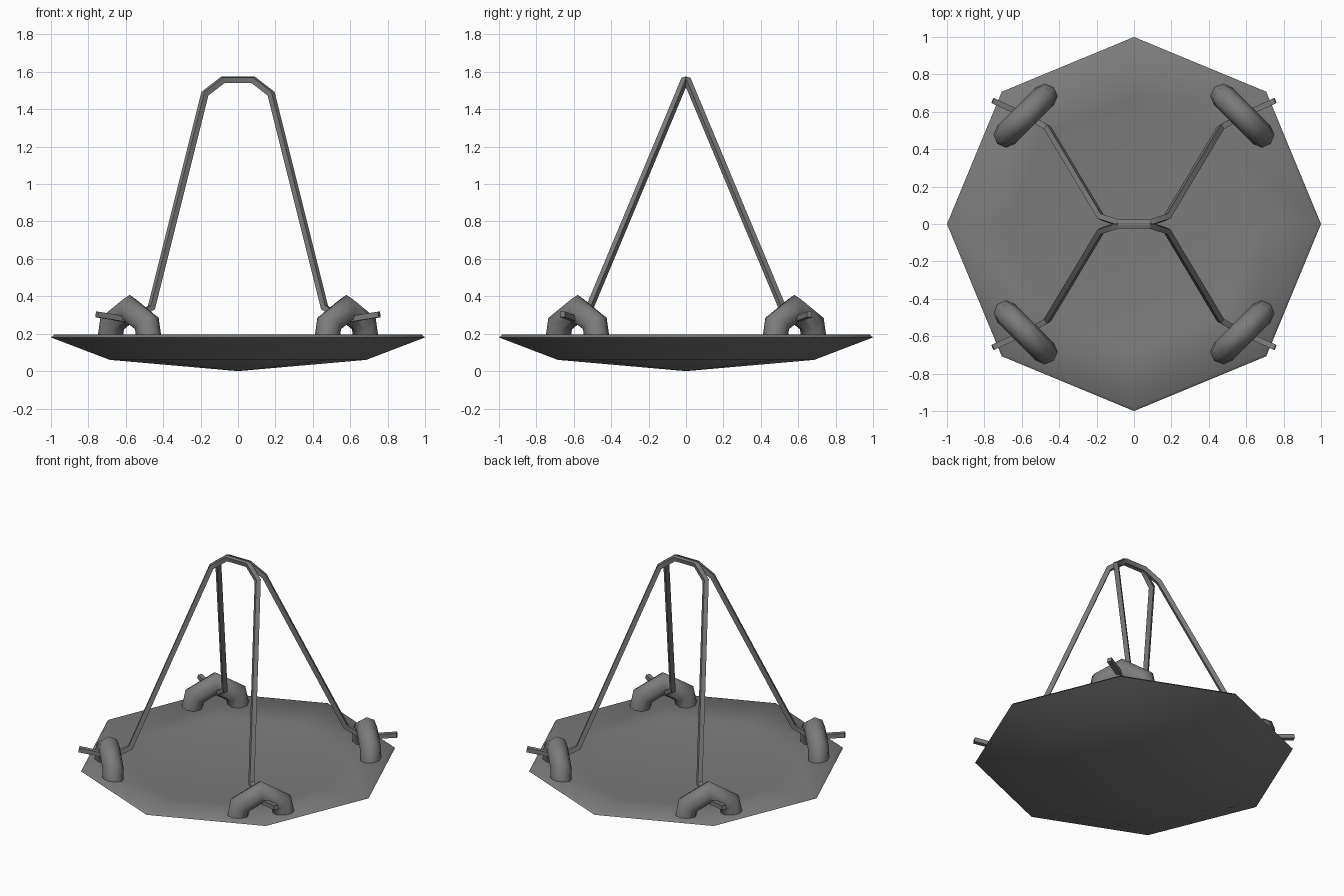
import bpy, bmesh, math
from mathutils import Vector

cube = bpy.data.objects.get("Cube")
if cube:
    bpy.data.objects.remove(cube, do_unlink=True)

# one plain metal colour
metal = bpy.data.materials.new("dark grey metal")
metal.use_nodes = True
GREY = (0.2, 0.2, 0.2, 1)
metal.diffuse_color = GREY
metal.node_tree.nodes["Principled BSDF"].inputs["Base Color"].default_value = GREY


def finish(bm, name, angle):
    bmesh.ops.recalc_face_normals(bm, faces=bm.faces)
    mesh = bpy.data.meshes.new(name)
    bm.to_mesh(mesh)
    bm.free()
    mesh.materials.append(metal)
    ob = bpy.data.objects.new(name, mesh)
    bpy.context.collection.objects.link(ob)
    bpy.ops.object.select_all(action='DESELECT')
    ob.select_set(True)
    bpy.context.view_layer.objects.active = ob
    bpy.ops.object.shade_smooth_by_angle(angle=math.radians(angle))


def bridge(bm, a, b):
    n = len(a)
    for i in range(n):
        j = (i + 1) % n
        bm.faces.new((a[i], a[j], b[j], b[i]))


def sweep(name, path, radius, sides, angle, turn=0.0):
    """Tube along a path with mitred bends and closed ends."""
    pts = [Vector(p) for p in path]
    bm = bmesh.new()
    d = (pts[1] - pts[0]).normalized()
    # keep the section square to the vertical plane of the first stretch
    u = Vector((d.y, -d.x, 0)).normalized()
    v = d.cross(u)
    ring = []
    for i in range(sides):
        a = math.tau * i / sides + turn
        ring.append(bm.verts.new(pts[0] + radius * (u * math.cos(a) + v * math.sin(a))))
    bm.faces.new(ring)
    for k in range(1, len(pts)):
        d = (pts[k] - pts[k - 1]).normalized()
        plane = d
        if k < len(pts) - 1:
            plane = (d + (pts[k + 1] - pts[k]).normalized()).normalized()
        new = [bm.verts.new(w.co + d * ((pts[k] - w.co).dot(plane) / d.dot(plane))) for w in ring]
        bridge(bm, ring, new)
        ring = new
    bm.faces.new(ring)
    finish(bm, name, angle)


# eight-sided dish: underside, sloping lip, slightly hollow upper side
profile = [(0.685, 0.06), (1.0, 0.18), (0.983, 0.195), (0.68, 0.165)]
bm = bmesh.new()
rings = [[bm.verts.new((r * math.cos(math.tau * i / 8), r * math.sin(math.tau * i / 8), z))
          for i in range(8)] for r, z in profile]
for a, b in zip(rings, rings[1:]):
    bridge(bm, a, b)
for ring, z in ((rings[0], 0.0), (rings[-1], 0.14)):
    centre = bm.verts.new((0, 0, z))
    for i in range(8):
        bm.faces.new((ring[i], ring[(i + 1) % 8], centre))
finish(bm, "dish", 50)

# four half-ring loops, set across the diagonals
arch = [(-0.15, 0.16), (-0.131, 0.254), (0, 0.33), (0.131, 0.254), (0.15, 0.16)]
S = math.sqrt(0.5)
for sx, side in ((1, "left"), (-1, "right")):
    for sy, end in ((1, "back"), (-1, "front")):
        path = [(sx * (0.58 + t * S), sy * (0.58 - t * S), z) for t, z in arch]
        sweep(f"loop_{end}_{side}", path, 0.067, 8, 65)

# two bent square wires, hooked through the loops and meeting at the top
half = [(0.755, 0.66, 0.303), (0.565, 0.572, 0.272), (0.463, 0.515, 0.34),
        (0.177, 0.037, 1.483), (0.08, 0.006, 1.558)]
for sy, end in ((1, "back"), (-1, "front")):
    path = [(x, sy * y, z) for x, y, z in half]
    path += [(-x, y, z) for x, y, z in reversed(path)]
    sweep(f"handle_wire_{end}", path, 0.021, 4, 30, math.pi / 4)
